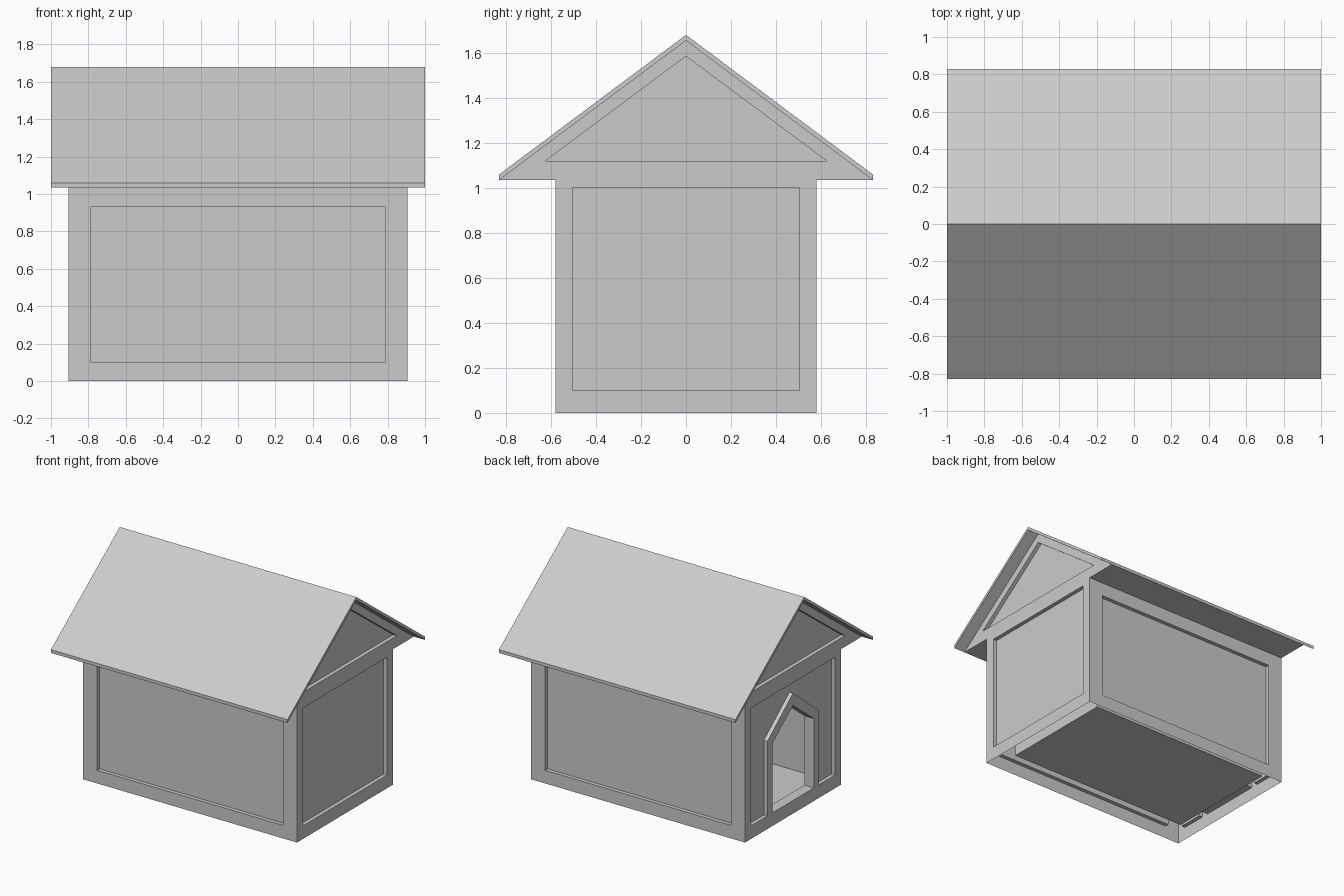
import bpy
import bmesh

cube = bpy.data.objects.get("Cube")
if cube:
    bpy.data.objects.remove(cube, do_unlink=True)

grey = bpy.data.materials.new("plain grey")
grey.use_nodes = True
grey.diffuse_color = (0.6, 0.6, 0.6, 1)
grey.node_tree.nodes["Principled BSDF"].inputs["Base Color"].default_value = (0.6, 0.6, 0.6, 1)

# Overall sizes
WALL_X, WALL_Y, EAVE_Z = 0.905, 0.58, 1.035
ROOF_X, ROOF_Y, RIDGE_Z = 1.0, 0.83, 1.655
RECESS = 0.03
DOOR_DEPTH = 0.08


def finish(name, bm, inward=False):
    bmesh.ops.remove_doubles(bm, verts=bm.verts, dist=0.0005)
    bmesh.ops.recalc_face_normals(bm, faces=bm.faces)
    if inward:
        bmesh.ops.reverse_faces(bm, faces=bm.faces)
    mesh = bpy.data.meshes.new(name)
    bm.to_mesh(mesh)
    bm.free()
    mesh.materials.append(grey)
    obj = bpy.data.objects.new(name, mesh)
    bpy.context.collection.objects.link(obj)
    return obj


def rect(half, low, high):
    return [(-half, low), (half, low), (half, high), (-half, high)]


def end_plane(x, inward):
    return lambda u, v, d: (x + inward * d, u, v)


def side_plane(y, inward):
    return lambda u, v, d: (u, y + inward * d, v)


def wall(bm, outline, cuts, place):
    """Flat wall with cuts, each a (loop, depth, closed back) recess."""
    edges = []

    def ring(loop, depth=0):
        return [bm.verts.new(place(u, v, depth)) for u, v in loop]

    def join(verts):
        return [bm.edges.new((a, b)) for a, b in zip(verts, verts[1:] + verts[:1])]

    edges += join(ring(outline))
    for loop, depth, closed in cuts:
        front = ring(loop)
        edges += join(front)
        if depth:
            back = ring(loop, depth)
            for i in range(len(loop)):
                j = (i + 1) % len(loop)
                bm.faces.new((front[i], front[j], back[j], back[i]))
            if closed:
                bm.faces.new(back)
    bmesh.ops.triangle_fill(bm, use_beauty=True, use_dissolve=False, edges=edges)


# Outlines for the gable ends, panels and doorway
gable_end = [(-WALL_Y, 0), (WALL_Y, 0), (WALL_Y, EAVE_Z), (ROOF_Y, EAVE_Z),
             (0, RIDGE_Z), (-ROOF_Y, EAVE_Z), (-WALL_Y, EAVE_Z)]
gable_panel = [(-0.625, 1.12), (0.625, 1.12), (0, 1.585)]
end_panel = rect(0.505, 0.1, 1.0)
side_panel = rect(0.785, 0.1, 0.93)
doorway = [(-0.25, 0.1), (0.25, 0.1), (0.25, 0.63), (0, 0.825), (-0.25, 0.63)]
door_surround = [(0.31, 0.1), (0.31, 0.67), (0, 0.92), (-0.31, 0.67), (-0.31, 0.1)]
panel_round_door = [(-0.505, 0.1), (-0.505, 1.0), (0.505, 1.0), (0.505, 0.1)] + door_surround

# Outer walls, open underneath
bm = bmesh.new()
wall(bm, gable_end, [(end_panel, RECESS, True), (gable_panel, RECESS, True)],
     end_plane(WALL_X, -1))
wall(bm, gable_end, [(panel_round_door, RECESS, True), (gable_panel, RECESS, True),
                     (doorway, DOOR_DEPTH, False)], end_plane(-WALL_X, 1))
for s in (-1, 1):
    wall(bm, rect(WALL_X, 0, EAVE_Z), [(side_panel, RECESS, True)], side_plane(s * WALL_Y, -s))
    # Flat soffit below the eaves
    bm.faces.new([bm.verts.new((x, s * y, EAVE_Z)) for x, y in
                  ((-WALL_X, WALL_Y), (WALL_X, WALL_Y), (WALL_X, ROOF_Y), (-WALL_X, ROOF_Y))])
finish("outer_walls", bm)

# Inner room with a raised floor
x0, x1, room_y, floor_z, top_z = DOOR_DEPTH - WALL_X, 0.735, 0.46, 0.072, 1.02
bm = bmesh.new()
room_end = rect(room_y, floor_z, top_z)
wall(bm, room_end, [(doorway, 0, False)], end_plane(x0, 1))
wall(bm, room_end, [], end_plane(x1, -1))
room_side = [(x0, floor_z), (x1, floor_z), (x1, top_z), (x0, top_z)]
for s in (-1, 1):
    wall(bm, room_side, [], side_plane(s * room_y, -s))
for z in (floor_z, top_z):
    bm.faces.new([bm.verts.new((x, y, z)) for x, y in
                  ((x0, -room_y), (x1, -room_y), (x1, room_y), (x0, room_y))])
finish("inner_room", bm, inward=True)

# Thin pitched roof
profile = [(-ROOF_Y, EAVE_Z), (0, RIDGE_Z), (ROOF_Y, EAVE_Z),
           (ROOF_Y, EAVE_Z + 0.025), (0, 1.68), (-ROOF_Y, EAVE_Z + 0.025)]
bm = bmesh.new()
face = bm.faces.new([bm.verts.new((-ROOF_X, y, z)) for y, z in profile])
swept = bmesh.ops.extrude_face_region(bm, geom=[face], use_keep_orig=True)["geom"]
bmesh.ops.translate(bm, vec=(2 * ROOF_X, 0, 0),
                    verts=[g for g in swept if isinstance(g, bmesh.types.BMVert)])
finish("roof", bm)
